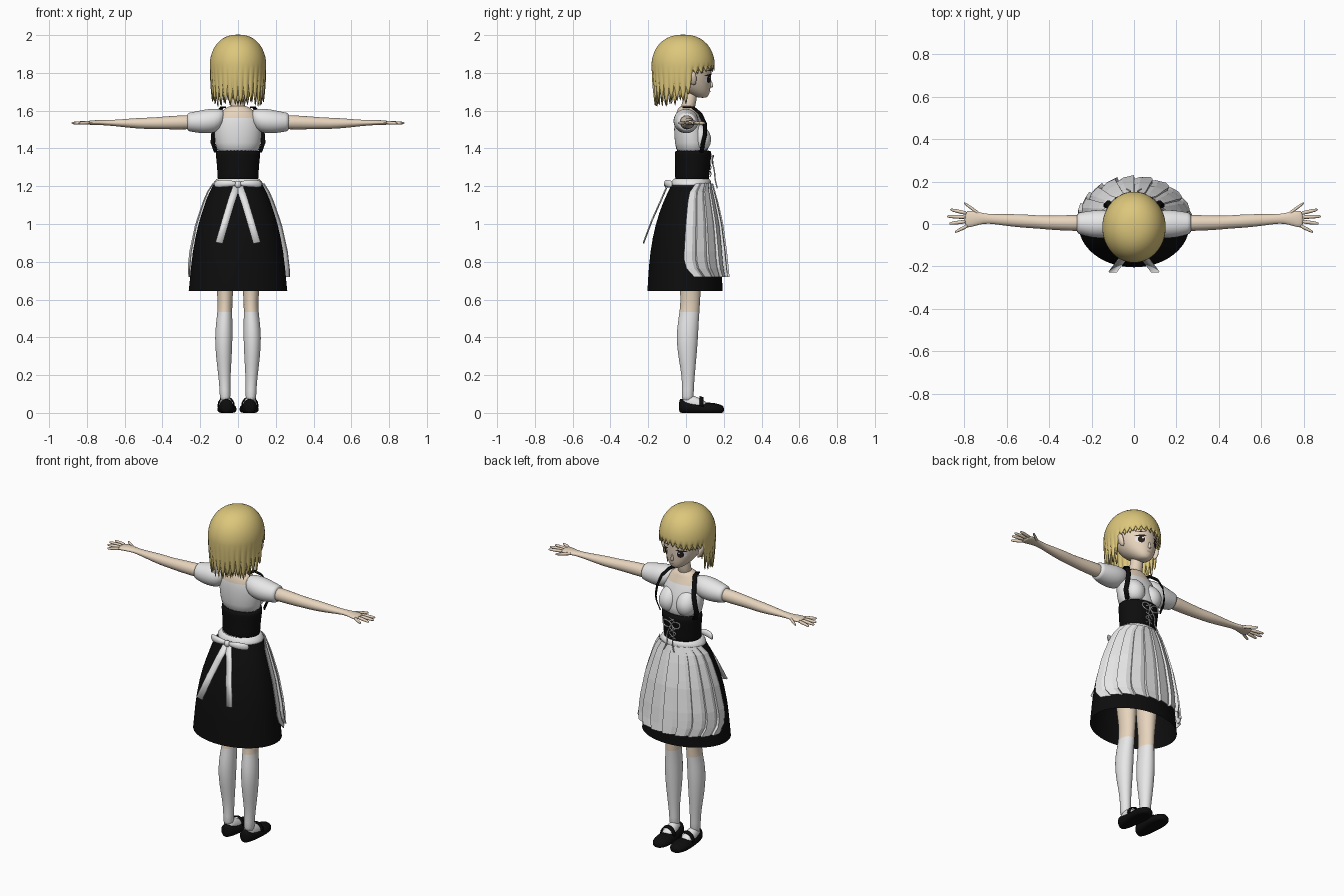
import bpy, bmesh, math, random
from mathutils import Vector
from mathutils.bvhtree import BVHTree

random.seed(4)
if "Cube" in bpy.data.objects:
    bpy.data.objects.remove(bpy.data.objects["Cube"])


def material(name, r, g, b):
    m = bpy.data.materials.new(name)
    m.use_nodes = True
    m.diffuse_color = (r, g, b, 1)
    m.node_tree.nodes["Principled BSDF"].inputs["Base Color"].default_value = (r, g, b, 1)
    return m


SKIN = material("skin", .80, .66, .51)
HAIR = material("blonde hair", .72, .57, .20)
WHITE = material("white cloth", .83, .83, .83)
BLACK = material("black cloth", .004, .004, .004)
EYE = material("dark iris", .02, .012, .01)
LIP = material("lip", .55, .27, .22)


def build(name, verts, faces, mats, rule=None, mirror=False, subsurf=0, solid=0, flat=False, recalc=True):
    """Make an object; rule picks a material slot from a face centre."""
    bm = bmesh.new()
    vs = [bm.verts.new(v) for v in verts]
    for f in faces:
        bm.faces.new([vs[i] for i in f])
    if recalc:
        bmesh.ops.recalc_face_normals(bm, faces=bm.faces)
    for f in bm.faces:
        f.smooth = not flat
        if rule:
            f.material_index = rule(f.calc_center_median())
    me = bpy.data.meshes.new(name)
    bm.to_mesh(me)
    bm.free()
    for m in mats:
        me.materials.append(m)
    ob = bpy.data.objects.new(name, me)
    bpy.context.collection.objects.link(ob)
    if mirror:
        ob.modifiers.new("mirror", "MIRROR").use_mirror_merge = False
    if solid:
        s = ob.modifiers.new("thickness", "SOLIDIFY")
        s.thickness, s.offset = solid, 0
    if subsurf:
        s = ob.modifiers.new("smooth", "SUBSURF")
        s.levels = s.render_levels = subsurf
    return ob


def grid_faces(rows, cols, closed):
    n = cols if closed else cols - 1
    return [(r * cols + c, r * cols + (c + 1) % cols, (r + 1) * cols + (c + 1) % cols, (r + 1) * cols + c)
            for r in range(rows - 1) for c in range(n)]


def loft(name, mats, rings, axis="z", sides=16, caps=True, floor=False, subsurf=1, **kw):
    """Elliptic rings (position, centre a, centre b, radius a, radius b) along an axis."""
    verts = []
    for p, ca, cb, ra, rb in rings:
        for i in range(sides):
            t = math.tau * i / sides
            a, b = ca + ra * math.cos(t), cb + rb * math.sin(t)
            v = {"x": (p, a, b), "y": (a, p, b), "z": (a, b, p)}[axis]
            verts.append((v[0], v[1], max(v[2], 0)) if floor else v)
    faces = grid_faces(len(rings), sides, True)
    if caps:
        n = len(verts)
        faces += [tuple(range(sides)), tuple(range(n - sides, n))]
    return build(name, verts, faces, mats, subsurf=subsurf, **kw)


def ribbon(name, mat, pts, width, **kw):
    w = Vector(width)
    verts = [Vector(p) + s * w for p in pts for s in (-1, 1)]
    return build(name, verts, grid_faces(len(pts), 2, False), [mat], solid=.006, **kw)


def cord(name, mat, pts, radius, cyclic=False):
    cu = bpy.data.curves.new(name, "CURVE")
    cu.dimensions, cu.bevel_depth, cu.bevel_resolution = "3D", radius, 2
    sp = cu.splines.new("BEZIER")
    sp.bezier_points.add(len(pts) - 1)
    sp.use_cyclic_u = cyclic
    for b, p in zip(sp.bezier_points, pts):
        b.co = p
        b.handle_left_type = b.handle_right_type = "AUTO"
    cu.materials.append(mat)
    ob = bpy.data.objects.new(name, cu)
    bpy.context.collection.objects.link(ob)
    ob.modifiers.new("mirror", "MIRROR").use_mirror_merge = False


# Head, neck, ears
head = loft("head", [SKIN], [(1.667, 0, .088, .022, .022), (1.685, 0, .07, .05, .055), (1.72, 0, .04, .084, .092),
            (1.77, 0, .02, .108, .115), (1.83, 0, .01, .118, .13), (1.9, 0, 0, .11, .125), (1.96, 0, -.01, .06, .07)])
loft("neck", [SKIN], [(1.58, 0, .0, .045, .042), (1.64, 0, .018, .036, .036), (1.74, 0, .03, .038, .04)])
loft("ears", [SKIN], [(1.735, .112, .04, .006, .01), (1.755, .12, .038, .012, .018),
                      (1.79, .13, .03, .015, .026), (1.81, .126, .03, .008, .016)], mirror=True)
loft("nose", [SKIN], [(1.722, 0, .132, .009, .009), (1.732, 0, .133, .008, .013), (1.765, 0, .128, .004, .005)])

# Painted face details, projected on the head surface
surface = BVHTree.FromObject(head, bpy.context.evaluated_depsgraph_get())


def decal(name, mat, cx, cz, rx, rz, lift, tilt=0, mirror=True):
    n, verts = 20, []
    for k in (.05, .5, 1):
        for i in range(n):
            t = math.tau * i / n
            x = cx + k * rx * math.cos(t)
            z = cz + k * rz * math.sin(t) + tilt * (x - cx)
            hit = surface.ray_cast(Vector((x, 1, z)), Vector((0, -1, 0)))[0]
            verts.append((x, (hit.y if hit else .1) + lift, z))
    faces = grid_faces(3, n, True) + [tuple(reversed(range(n)))]
    build(name, verts, faces, [mat], mirror=mirror, recalc=False)


decal("eye_whites", WHITE, .05, 1.768, .026, .021, .002)
decal("irises", EYE, .048, 1.768, .017, .021, .004)
decal("eye_glints", WHITE, .043, 1.776, .004, .005, .0055)
decal("lashes", EYE, .052, 1.789, .028, .0045, .005, -.15)
decal("brows", EYE, .052, 1.812, .022, .0025, .004, -.1)
decal("mouth", LIP, 0, 1.703, .014, .003, .003, mirror=False)


# Hair: two jagged shells whose hem follows the face opening
def hair(name, scale, phase, strands=30, per=6):
    cols, upper, lower = strands * per, 10, 6
    drop = [random.uniform(-.012, .025) for _ in range(strands + 1)]
    verts = []
    for row in range(upper + lower):
        for c in range(cols):
            a = math.tau * c / cols - math.pi
            k, frac = divmod(c / per + phase, 1)
            tooth = abs(frac - .5) * 2
            s = min(max((abs(math.degrees(a)) - 70) / 12, 0), 1)
            front = 1.805 + .012 * math.sin(a * 3 + 1) + .035 * tooth
            back = 1.632 + drop[int(k) % strands] + .10 * tooth ** 1.5
            hem = front + (back - front) * s
            if row < upper:
                t = (row + .15) / upper * math.pi / 2
                z, r = 1.84 + .16 * math.cos(t), math.sin(t) ** .85
            else:
                u = (row - upper) / (lower - 1)
                z = 1.84 + (hem - 1.84) * u
                r = 1 - .09 * ((1.84 - z) / .2) ** 2 - .05 * tooth * u
            r *= scale
            verts.append((.147 * r * math.sin(a), -.015 + .165 * r * math.cos(a), 1.8 + (z - 1.8) * (1 if z < 1.84 else scale ** .5)))
    faces = grid_faces(upper + lower, cols, True) + [tuple(range(cols))]
    build(name, verts, faces, [HAIR], solid=.005)


hair("hair_outer", 1, 0)
hair("hair_inner", .93, .5)

# Blouse and bust
loft("blouse", [WHITE, SKIN], [(1.36, 0, .035, .112, .085), (1.43, 0, .03, .122, .09), (1.5, 0, .02, .13, .085),
     (1.565, 0, .008, .115, .068), (1.6, 0, .004, .085, .052), (1.63, 0, .008, .045, .042)],
     sides=24, rule=lambda c: int(c.z > 1.565))
loft("bust", [WHITE], [(1.385, .055, .075, .035, .035), (1.42, .058, .08, .055, .052), (1.46, .058, .08, .06, .058),
     (1.5, .056, .07, .052, .048), (1.535, .054, .05, .03, .03)], mirror=True)
loft("sleeves", [WHITE], [(.07, 0, 1.57, .035, .035), (.1, 0, 1.55, .062, .06), (.15, 0, 1.545, .07, .068),
     (.21, 0, 1.54, .064, .06), (.255, .003, 1.54, .052, .05), (.272, .004, 1.54, .05, .05)], "x", mirror=True)

# Arms and hands
loft("arms", [SKIN], [(.2, .004, 1.54, .04, .04), (.3, .005, 1.538, .038, .038), (.4, .006, 1.535, .034, .034),
     (.46, .01, 1.533, .031, .03), (.52, .014, 1.533, .033, .03), (.62, .02, 1.534, .027, .02),
     (.69, .025, 1.536, .021, .014), (.73, .027, 1.537, .03, .014), (.775, .024, 1.537, .042, .012),
     (.8, .02, 1.535, .038, .01)], "x", mirror=True)
for finger, root, tip in (("thumbs", (.72, .04), (.802, .1)), ("index_fingers", (.785, .05), (.868, .068)),
                          ("middle_fingers", (.79, .032), (.882, .036)), ("ring_fingers", (.79, .012), (.872, .002)),
                          ("little_fingers", (.78, -.006), (.845, -.038))):
    rings = [(root[0] + (tip[0] - root[0]) * t, root[1] + (tip[1] - root[1]) * t, 1.537 - .003 * t, r, r)
             for t, r in ((0, .011), (.5, .0095), (.9, .008), (1, .004))]
    loft(finger, [SKIN], rings, "x", sides=8, mirror=True)

# Corset, straps and front lacing
loft("corset", [BLACK], [(1.225, 0, .032, .108, .09), (1.24, 0, .032, .109, .09), (1.3, 0, .035, .11, .092),
     (1.38, 0, .038, .12, .098), (1.392, 0, .038, .12, .098)], sides=32)
ribbon("shoulder_straps", BLACK, [(.072, -.01, 1.618), (.085, .035, 1.618), (.108, .075, 1.585), (.122, .1, 1.53),
       (.132, .1, 1.47), (.134, .09, 1.43), (.116, .082, 1.38)], (.009, -.009, 0), mirror=True)
cord("lacing_bow", WHITE, [(.004, .138, 1.335), (.03, .145, 1.362), (.055, .138, 1.35), (.04, .142, 1.325)], .004, True)
cord("lacing_tails", WHITE, [(.004, .138, 1.335), (.022, .15, 1.28), (.018, .155, 1.235), (.035, .165, 1.19)], .0035)
for z in (1.265, 1.3, 1.365):
    cord("lacing", WHITE, [(-.022, .128, z - .014), (0, .132, z), (.022, .128, z + .014)], .003)

# Skirt
skirt_rings = [(1.24, 0, .03, .108, .092), (1.2, 0, .025, .138, .105), (1.12, 0, .014, .172, .135),
               (1.0, 0, .004, .212, .167), (.85, 0, -.004, .243, .188), (.7, 0, -.005, .256, .197),
               (.645, 0, -.005, .262, .2)]
loft("skirt", [BLACK], skirt_rings, sides=40, caps=False)


# Pleated apron wrapped round the front half of the skirt
def skirt_at(z):
    for hi, lo in zip(skirt_rings, skirt_rings[1:]):
        if z >= lo[0]:
            t = (hi[0] - z) / (hi[0] - lo[0])
            return [h + (l - h) * t for h, l in zip(hi, lo)][2:]


pleats, rows, apron = 10, 12, []
for r in range(rows):
    t = r / (rows - 1)
    z = 1.215 - .495 * t
    cy, rx, ry = skirt_at(z)
    reach = math.radians(92 - 14 * max(0, t - .88) / .12 - 14 * max(0, .1 - t) / .1)
    for p in range(pleats):
        for f, out in ((.02, -.006), (.35, .004), (.98, .012)):
            a = reach * (2 * (p + f) / pleats - 1)
            gap = .01 + .016 * t * max(math.cos(a), 0) + out * (.4 + .6 * t)
            apron.append(((rx + gap) * math.sin(a), cy + (ry + gap) * math.cos(a), z))
build("apron", apron, grid_faces(rows, pleats * 3, False), [WHITE], solid=.004, flat=True)
loft("apron_waistband", [WHITE], [(1.195, 0, .025, .143, .112), (1.215, 0, .027, .135, .108),
     (1.235, 0, .03, .117, .1), (1.243, 0, .03, .11, .094)], sides=32)

# Bow tied at the back
loft("bow_loops", [WHITE], [(.005, -.098, 1.212, .008, .01), (.035, -.105, 1.215, .014, .018),
     (.08, -.1, 1.215, .016, .022), (.115, -.082, 1.212, .012, .02), (.125, -.075, 1.21, .004, .012)],
     "x", sides=10, mirror=True)
loft("bow_knot", [WHITE], [(1.19, 0, -.1, .013, .01), (1.21, 0, -.106, .018, .015), (1.23, 0, -.1, .013, .01)])
ribbon("bow_tails", WHITE, [(.008, -.1, 1.2), (.035, -.135, 1.12), (.065, -.18, 1.02), (.1, -.225, .9)],
       (.019, 0, .004), mirror=True)

# Legs with knee socks
loft("legs", [WHITE, SKIN], [(.05, .068, .008, .03, .034), (.12, .069, .01, .028, .031), (.2, .072, .012, .033, .035),
     (.3, .075, .007, .043, .05), (.4, .076, .006, .048, .059), (.48, .073, .012, .044, .056), (.53, .07, .018, .04, .054),
     (.6, .068, .024, .039, .052), (.7, .07, .022, .05, .06), (.95, .075, .02, .07, .08)],
     mirror=True, rule=lambda c: int(c.z > .53))

# Feet and strapped shoes
loft("sock_feet", [WHITE], [(-.025, .065, .05, .024, .035), (.02, .065, .055, .032, .045),
     (.06, .064, .045, .036, .04), (.12, .063, .03, .036, .025)], "y", mirror=True)
loft("shoes", [BLACK], [(-.038, .062, .036, .018, .036), (-.025, .062, .036, .038, .042), (.02, .062, .026, .044, .036),
     (.08, .06, .02, .05, .033), (.13, .058, .02, .054, .037), (.18, .058, .018, .044, .029),
     (.203, .058, .016, .018, .018)], "y", floor=True, mirror=True)
arch = [(.063 - .043 * math.cos(math.pi * i / 8), .082, .035 + .048 * math.sin(math.pi * i / 8)) for i in range(9)]
ribbon("shoe_straps", BLACK, arch, (0, .01, -.003), mirror=True)
